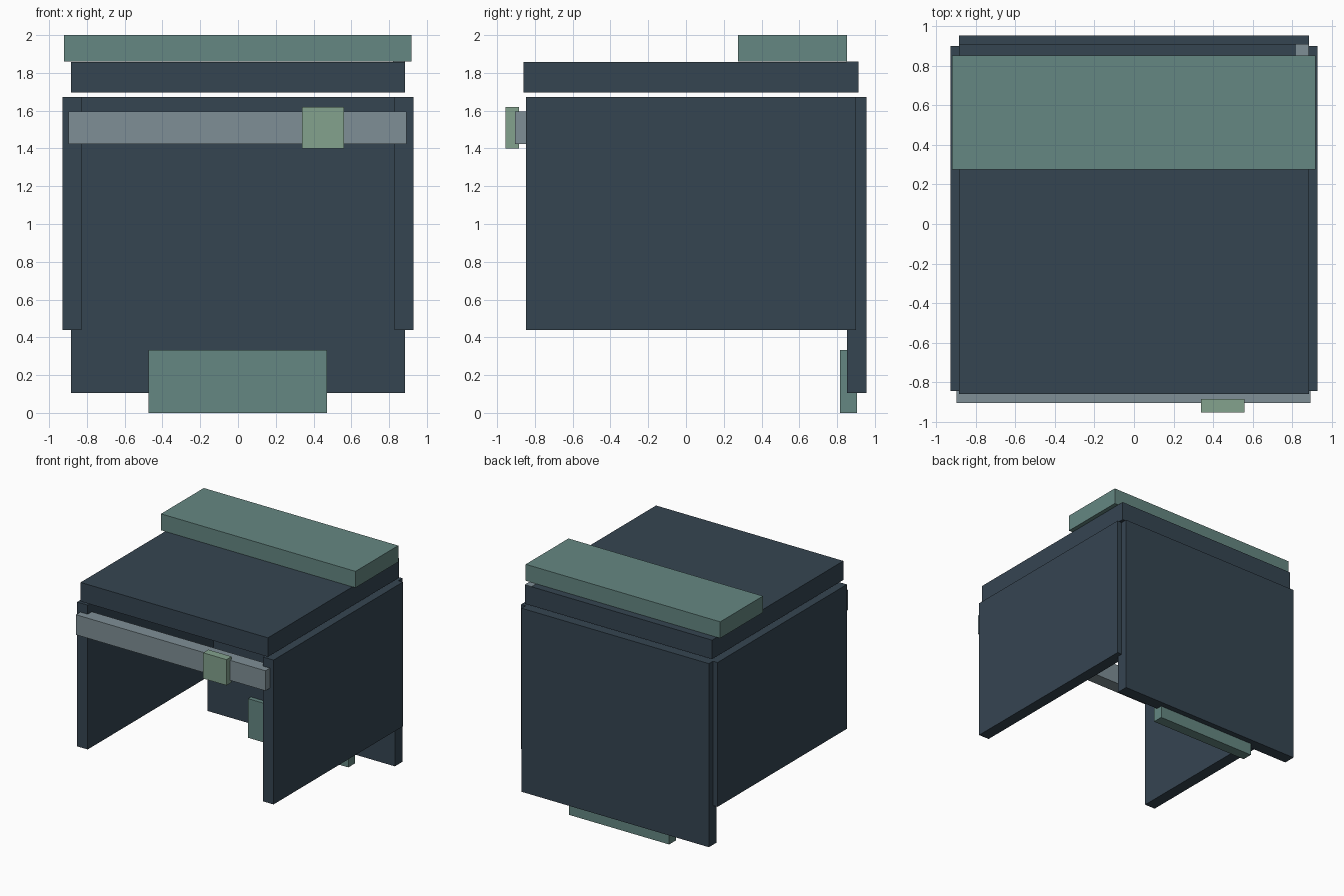
import bpy

if "Cube" in bpy.data.objects:
    bpy.data.objects.remove(bpy.data.objects["Cube"])

def material(name, color):
    m = bpy.data.materials.new(name)
    m.diffuse_color = (*color, 1)
    m.use_nodes = True
    m.node_tree.nodes["Principled BSDF"].inputs["Base Color"].default_value = m.diffuse_color
    return m

navy = material("dark navy", (0.0356, 0.0590, 0.0830))
teal = material("muted teal", (0.130, 0.242, 0.223))
gray = material("steel gray", (0.212, 0.275, 0.305))
green = material("sage green", (0.227, 0.361, 0.270))

def box(name, x, y, z, mat):
    """Axis-aligned box from (min, max) pairs."""
    bpy.ops.mesh.primitive_cube_add(size=1, location=[(a + b) / 2 for a, b in (x, y, z)])
    ob = bpy.context.object
    ob.name = name
    for v in ob.data.vertices:
        for i, (a, b) in enumerate((x, y, z)):
            v.co[i] *= b - a
    ob.data.materials.append(mat)
    return ob

# main shell: top, two sides, back
box("top_panel", (-0.885, 0.885), (-0.86, 0.912), (1.695, 1.857), navy)
for side, s in (("left", -1), ("right", 1)):
    box(side + "_side_panel", sorted((s * 0.828, s * 0.928)), (-0.846, 0.90), (0.44, 1.673), navy)
box("back_panel", (-0.885, 0.885), (0.853, 0.955), (0.105, 1.673), navy)

# teal blocks on the top and at the lower back
box("top_block", (-0.92, 0.918), (0.275, 0.852), (1.86, 2.0), teal)
box("lower_back_block", (-0.475, 0.472), (0.815, 0.906), (0.0, 0.334), teal)

# front strap with its buckle
box("front_strap", (-0.898, 0.893), (-0.905, -0.79), (1.424, 1.595), gray)
box("buckle", (0.34, 0.56), (-0.955, -0.885), (1.40, 1.62), green)

# small painted patch on the rear corner of the top
box("corner_patch", (0.82, 0.884), (0.85, 0.912), (1.855, 1.859), gray)
